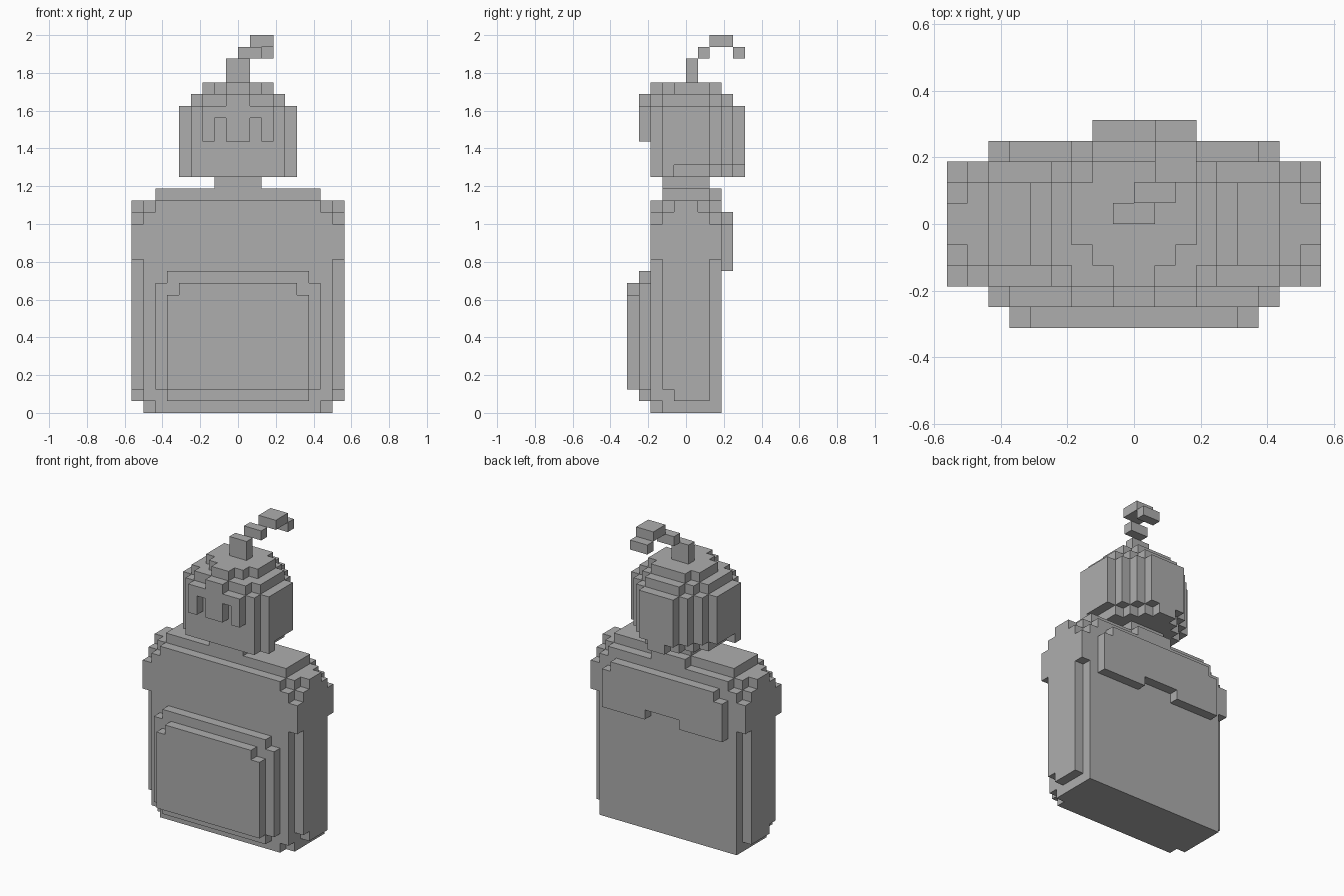
import bpy
import bmesh
from mathutils import Vector

if "Cube" in bpy.data.objects:
    bpy.data.objects.remove(bpy.data.objects["Cube"], do_unlink=True)

UNIT = 1 / 16  # size of one block

grey = bpy.data.materials.new("plain grey")
grey.use_nodes = True
grey.diffuse_color = (0.42, 0.42, 0.42, 1)
grey.node_tree.nodes["Principled BSDF"].inputs["Base Color"].default_value = grey.diffuse_color


def block(x_range, y_range, z_range):
    """All grid cells inside a box given in block units."""
    return {(x, y, z) for x in range(*x_range)
            for y in range(*y_range) for z in range(*z_range)}


def wide(half, y_range, z_range):
    """A block centred on x = 0."""
    return block((-half, half), y_range, z_range)


def stepped(layers, z_range):
    """Stack of centred blocks whose half width changes with depth."""
    return set().union(*(wide(half, ys, z_range) for half, ys in layers))


def build(name, cells):
    """Skin a set of cells with their outer faces only."""
    bm = bmesh.new()
    cache = {}

    def corner(point):
        key = tuple(round(c) for c in point)
        if key not in cache:
            cache[key] = bm.verts.new(Vector(key) * UNIT)
        return cache[key]

    for cell in sorted(cells):
        for axis in range(3):
            for side in (0, 1):
                step = Vector((0, 0, 0))
                step[axis] = 1
                neighbour = Vector(cell) + step * (2 * side - 1)
                if tuple(int(c) for c in neighbour) in cells:
                    continue
                u, v = Vector((0, 0, 0)), Vector((0, 0, 0))
                u[(axis + 1) % 3] = 1
                v[(axis + 2) % 3] = 1
                base = Vector(cell) + step * side
                ring = [base, base + u, base + u + v, base + v]
                if not side:
                    ring.reverse()
                bm.faces.new([corner(p) for p in ring])
    mesh = bpy.data.meshes.new(name)
    bm.to_mesh(mesh)
    bm.free()
    mesh.materials.append(grey)
    obj = bpy.data.objects.new(name, mesh)
    bpy.context.collection.objects.link(obj)
    return obj


# Main body with stepped corners and grooves down its upright edges
body = stepped([(8, (-2, 3)), (7, (-3, 3))], (0, 1))
body |= stepped([(9, (-1, 2)), (8, (-3, 3))], (1, 2))
body |= stepped([(9, (-2, 2)), (8, (-3, 3))], (2, 13))
body |= wide(9, (-3, 3), (13, 16))
body |= stepped([(9, (-2, 2)), (8, (-3, 3))], (16, 17))
body |= stepped([(9, (-1, 1)), (8, (-2, 2)), (7, (-3, 3))], (17, 18))
body |= stepped([(7, (-2, 2)), (2, (2, 3))], (18, 19))
build("body", body)

# Front pocket in two layers
build("pocket_base", wide(7, (-4, -3), (2, 11)) | wide(6, (-4, -3), (1, 12)))
build("pocket_front", wide(6, (-5, -4), (2, 10)) | wide(5, (-5, -4), (10, 11)))

# Back flap with a notch in the lower edge
flap = wide(7, (3, 4), (12, 16)) | wide(6, (3, 4), (16, 17))
build("back_flap", flap - wide(2, (3, 4), (12, 13)))

build("neck", wide(2, (-2, 2), (19, 20)))

# Rounded head
head = stepped([(4, (-3, -2)), (5, (-2, -1)), (4, (-1, 2)),
                (3, (2, 3)), (2, (3, 4)), (1, (4, 5))], (20, 21))
head |= stepped([(4, (-3, 3)), (5, (-2, 2)), (3, (3, 4)), (2, (4, 5))], (21, 26))
head |= stepped([(4, (-2, 2)), (3, (-3, 3)), (2, (3, 4))], (26, 27))
head |= stepped([(1, (-3, -2)), (2, (-2, -1)), (3, (-1, 2)), (2, (2, 3))], (27, 28))
build("head", head)

# Raised brow with two eye openings
brow = wide(3, (-4, -3), (23, 26)) | wide(1, (-4, -3), (26, 27))
for left_edge in (-2, 1):
    brow -= block((left_edge, left_edge + 1), (-4, -3), (23, 25))
build("brow", brow)

# Curling stem
build("stem_base", wide(1, (0, 1), (28, 30)))
build("stem_middle", block((0, 2), (1, 2), (30, 31)))
build("stem_top", block((1, 3), (2, 4), (31, 32)))
build("stem_tip", block((1, 3), (4, 5), (30, 31)))
